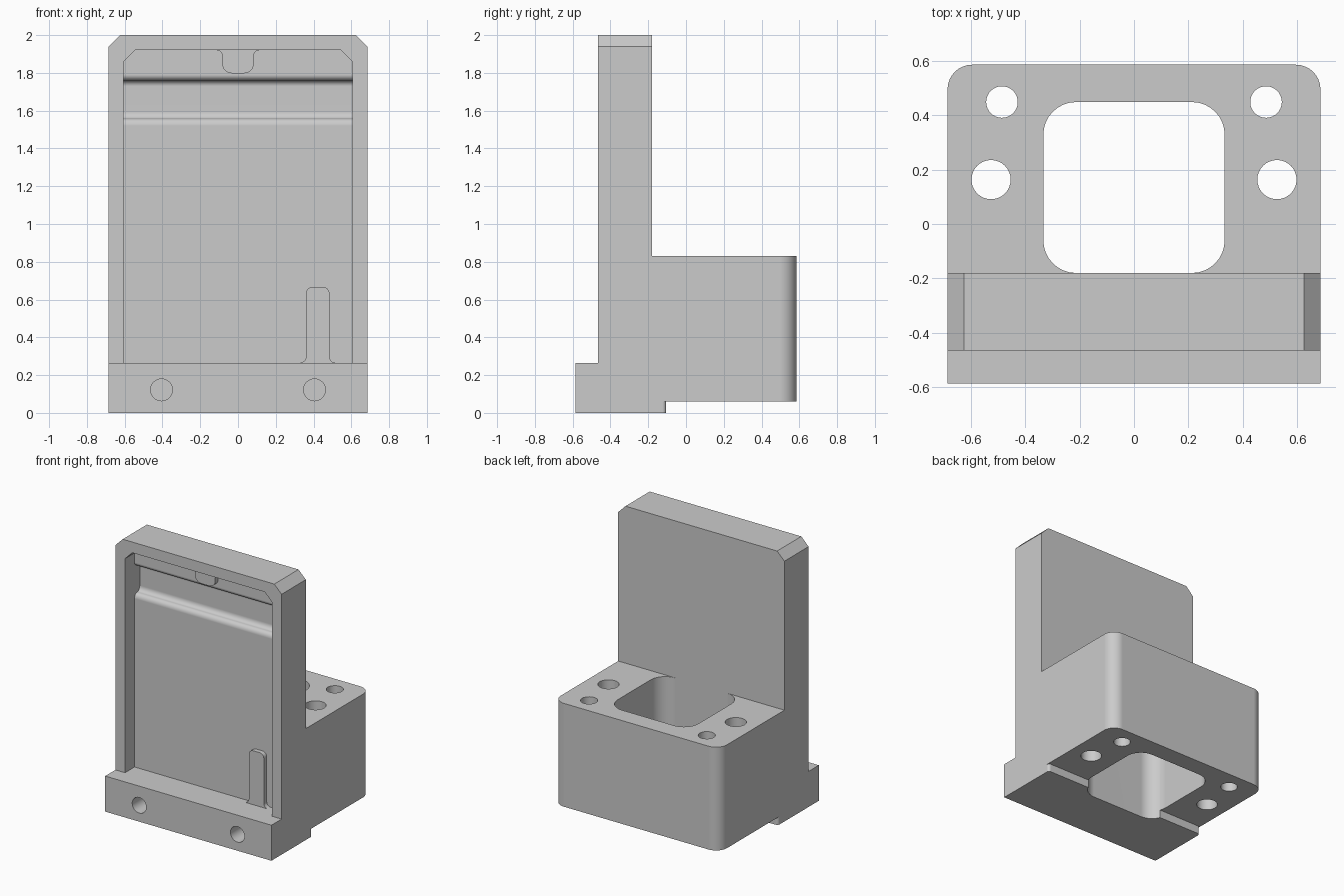
import bpy, bmesh, math
from mathutils import Vector

if "Cube" in bpy.data.objects:
    bpy.data.objects.remove(bpy.data.objects["Cube"], do_unlink=True)

grey = bpy.data.materials.new("plain_grey")
grey.use_nodes = True
grey.diffuse_color = (0.6, 0.6, 0.6, 1)
grey.node_tree.nodes["Principled BSDF"].inputs["Base Color"].default_value = (0.6, 0.6, 0.6, 1)

HALF = 0.685           # half width of the whole part
FRONT, BACK = -0.465, -0.18   # faces of the upright plate
FLOOR = -0.353         # floor of the front recess
GROOVE = FLOOR + 0.062 # bottom of the cross groove
TAB_FACE = -0.387      # front of the raised tabs


def prism(name, outline, axis, lo, hi, bevels=()):
    """Extrude a 2D outline along x, y or z; bevels are (edge test, size, segments)."""
    place = {"x": lambda p, t: (t, p[0], p[1]),
             "y": lambda p, t: (p[0], t, p[1]),
             "z": lambda p, t: (p[0], p[1], t)}[axis]
    bm = bmesh.new()
    face = bm.faces.new([bm.verts.new(place(p, lo)) for p in outline])
    moved = bmesh.ops.extrude_face_region(bm, geom=[face])["geom"]
    shift = Vector(place((0, 0), hi - lo))
    bmesh.ops.translate(bm, vec=shift, verts=[g for g in moved if isinstance(g, bmesh.types.BMVert)])
    for test, size, segments in bevels:
        edges = [e for e in bm.edges if test(*[v.co for v in e.verts])]
        bmesh.ops.bevel(bm, geom=edges, offset=size, offset_type="OFFSET",
                        segments=segments, profile=0.5, affect="EDGES")
    bmesh.ops.recalc_face_normals(bm, faces=bm.faces[:])
    mesh = bpy.data.meshes.new(name)
    bm.to_mesh(mesh)
    bm.free()
    mesh.materials.append(grey)
    ob = bpy.data.objects.new(name, mesh)
    bpy.context.collection.objects.link(ob)
    return ob


def arc(x, y, r, turn=2 * math.pi, n=32):
    return [(x + r * math.cos(turn * i / n), y + r * math.sin(turn * i / n)) for i in range(n)]


def activate(ob):
    bpy.ops.object.select_all(action="DESELECT")
    ob.select_set(True)
    bpy.context.view_layer.objects.active = ob


def cut(ob, cutter):
    mod = ob.modifiers.new("cut", "BOOLEAN")
    mod.operation, mod.solver, mod.object = "DIFFERENCE", "EXACT", cutter
    activate(ob)
    bpy.ops.object.modifier_apply(modifier=mod.name)
    bpy.data.objects.remove(cutter, do_unlink=True)


def finish(ob):
    activate(ob)
    bpy.ops.object.shade_smooth_by_angle(angle=math.radians(30))
    ob.modifiers.new("even_shading", "WEIGHTED_NORMAL").keep_sharp = True


def block_corner(a, b):
    return abs(a.y - 0.585) < 1e-4 and abs(b.y - 0.585) < 1e-4 and abs(a.z - b.z) > 0.01


def top_corner(z):
    return lambda a, b: abs(a.z - z) < 1e-4 and abs(b.z - z) < 1e-4 and abs(a.y - b.y) > 0.01


# Body: side profile of lip, plate, block and foot
profile = [(-0.585, 0), (-0.105, 0), (-0.105, 0.06), (0.585, 0.06), (0.585, 0.83),
           (BACK, 0.83), (BACK, 2), (FRONT, 2), (FRONT, 0.265), (-0.585, 0.265)]
body = prism("body", profile, "x", -HALF, HALF,
             [(block_corner, 0.09, 8), (top_corner(2), 0.06, 1)])


# Front recess with a cross groove made of two quarter rounds on each side
def double_round(z0, z1, y0, y1, n=16):
    points = []
    for i in range(n + 1):
        a = math.pi * i / n
        rise = math.sin(a) / 2 if 2 * i <= n else 1 - math.sin(a) / 2
        points.append((y0 + (y1 - y0) * (1 - math.cos(a)) / 2, z0 + (z1 - z0) * rise))
    return points


recess = ([(-0.52, 0.265), (FLOOR, 0.265)] + double_round(1.52, 1.595, FLOOR, GROOVE)
          + double_round(1.73, 1.79, GROOVE, FLOOR) + [(FLOOR, 1.92), (-0.52, 1.92)])
cut(body, prism("recess_cutter", recess, "x", -0.606, 0.606, [(top_corner(1.92), 0.06, 1)]))

# Rounded pocket through the block
pocket = [(-0.333, BACK), (0.333, BACK), (0.333, 0.448), (-0.333, 0.448)]
cut(body, prism("pocket_cutter", pocket, "z", -0.1, 0.95,
                [(lambda a, b: abs(a.z - b.z) > 0.1, 0.12, 8)]))

# Screw holes (two vertical pairs, one blind pair in the lip) and rounded foot corners
for side in (-1, 1):
    for x, y, r in ((0.485, 0.448, 0.058), (0.525, 0.163, 0.072)):
        cut(body, prism("hole_cutter", arc(side * x, y, r), "z", -0.1, 0.95))
    cut(body, prism("hole_cutter", arc(side * 0.405, 0.122, 0.058), "y", -0.7, -0.3))
    corner = arc(HALF - 0.02, -0.125, 0.02, math.pi / 2, 6)
    corner += [(HALF - 0.02, -0.105), (HALF - 0.02, -0.09), (HALF + 0.02, -0.09), (HALF + 0.02, -0.125)]
    cut(body, prism("corner_cutter", [(side * x, y) for x, y in corner], "z", -0.05, 0.06))
finish(body)


# Raised tabs: flared root, rounded tip
def tab(name, x, root, tip, half, flare, tip_r, n=6):
    s = 1 if tip > root else -1
    side = []
    for i in range(n + 1):
        a = math.pi / 2 * i / n
        side.append((half + flare - flare * math.sin(a), root + s * flare * (1 - math.cos(a))))
    for i in range(n + 1):
        a = math.pi / 2 * i / n
        side.append((half - tip_r + tip_r * math.cos(a), tip - s * tip_r * (1 - math.sin(a))))
    outline = [(x + u, z) for u, z in side] + [(x - u, z) for u, z in reversed(side)]
    finish(prism(name, outline, "y", TAB_FACE, FLOOR + 0.005))


tab("lower_tab", 0.422, 0.265, 0.667, 0.062, 0.033, 0.035)
tab("upper_tab", 0, 1.92, 1.798, 0.083, 0.03, 0.05)
